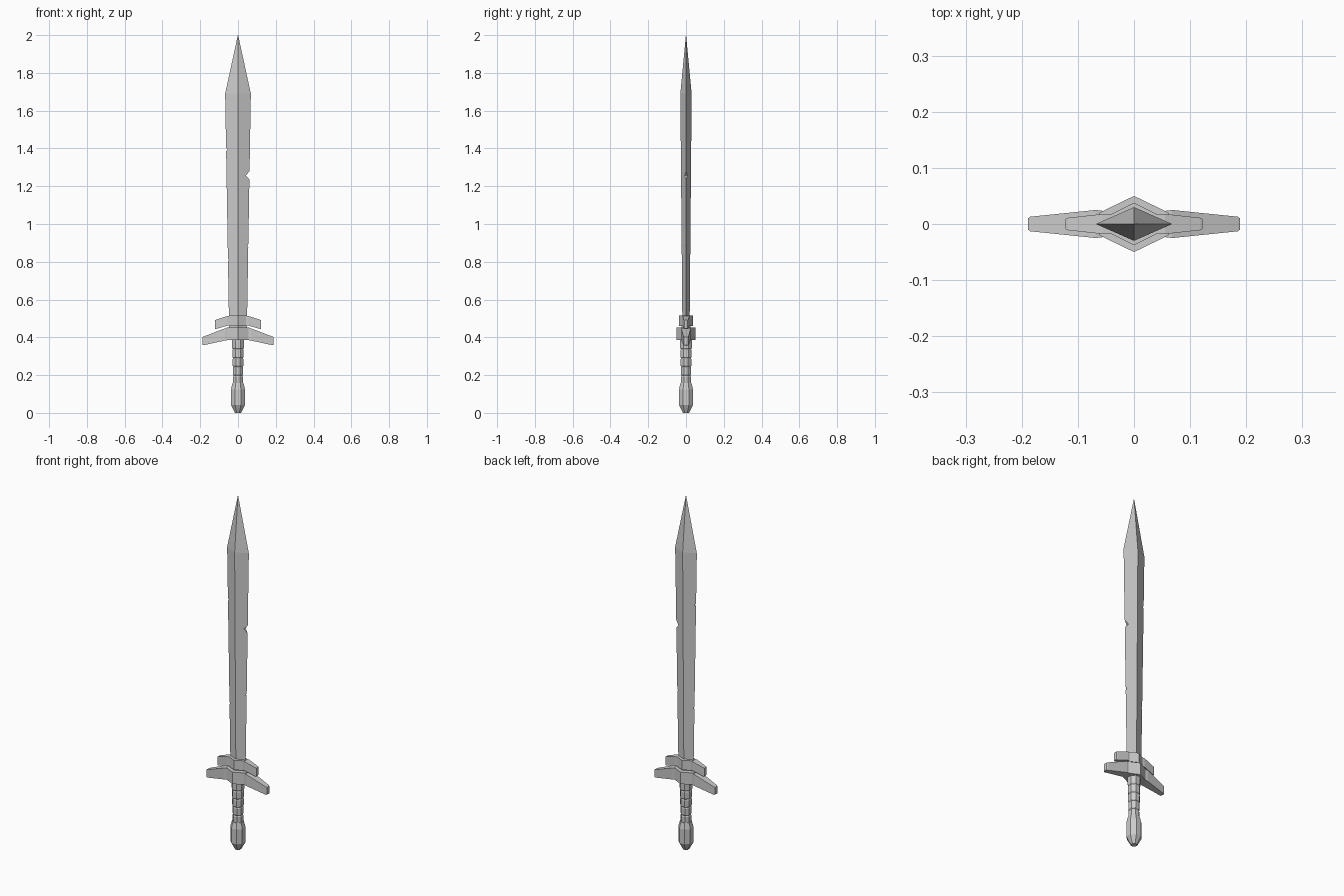
import bpy, bmesh
from math import pi, cos, sin

if "Cube" in bpy.data.objects:
    bpy.data.objects.remove(bpy.data.objects["Cube"])


def loft(name, rings):
    """Skin a list of equal-sized closed rings and cap both ends."""
    bm = bmesh.new()
    loops = [[bm.verts.new(p) for p in ring] for ring in rings]
    n = len(loops[0])
    for a, b in zip(loops, loops[1:]):
        for i in range(n):
            j = (i + 1) % n
            bm.faces.new((a[i], a[j], b[j], b[i]))
    bm.faces.new(loops[0])
    bm.faces.new(loops[-1])
    bmesh.ops.remove_doubles(bm, verts=bm.verts, dist=1e-5)
    bmesh.ops.recalc_face_normals(bm, faces=bm.faces)
    mesh = bpy.data.meshes.new(name)
    bm.to_mesh(mesh)
    bm.free()
    ob = bpy.data.objects.new(name, mesh)
    bpy.context.collection.objects.link(ob)
    return ob


def diamond(z, w, t):
    return [(w, 0, z), (0, t, z), (-w, 0, z), (0, -t, z)]


def octagon(z, width):
    r = width / cos(pi / 8)
    return [(r * cos(pi / 8 + i * pi / 4), r * sin(pi / 8 + i * pi / 4), z) for i in range(8)]


# Blade: diamond section that widens upward, then tapers to the point
blade = loft("blade", [diamond(0.44, 0.047, 0.019), diamond(1.69, 0.068, 0.030),
                       diamond(2.0, 0.0008, 0.0005)])

# Battle nicks cut from the edges: height, inner x, outer x, half height
for i, (z, xi, xo, h) in enumerate([(1.257, 0.042, 0.08, 0.045), (1.395, -0.055, -0.08, 0.03),
                                    (0.885, 0.049, 0.08, 0.06), (0.81, -0.048, -0.08, 0.05)]):
    tri = [(xi, z), (xo, z - h), (xo, z + h)]
    cutter = loft(f"nick_cutter_{i}", [[(x, y, zz) for x, zz in tri] for y in (-0.05, 0.05)])
    cutter.hide_render = True
    cutter.hide_set(True)
    mod = blade.modifiers.new("nick", 'BOOLEAN')
    mod.operation = 'DIFFERENCE'
    mod.solver = 'EXACT'
    mod.object = cutter


def guard(name, z0, z1, hub_w, hub_y, hub_end, arm):
    """Faceted hub plus two drooping arms; arm rows are (x, half depth, z low, z high)."""
    plan = [(hub_w, hub_end), (0, hub_y), (-hub_w, hub_end),
            (-hub_w, -hub_end), (0, -hub_y), (hub_w, -hub_end)]
    loft(name + "_hub", [[(x, y, z) for x, y in plan] for z in (z0, z1)])
    for side, s in (("left", -1), ("right", 1)):
        loft(f"{name}_arm_{side}",
             [[(s * x, -d, lo), (s * x, d, lo), (s * x, d, hi), (s * x, -d, hi)]
              for x, d, lo, hi in arm])


# Main crossguard and smaller upper guard
guard("lower_guard", 0.385, 0.452, 0.062, 0.05, 0.02,
      [(0.045, 0.022, 0.387, 0.445), (0.068, 0.025, 0.383, 0.448),
       (0.185, 0.013, 0.358, 0.403), (0.189, 0.010, 0.360, 0.401)])
guard("upper_guard", 0.460, 0.515, 0.048, 0.038, 0.014,
      [(0.035, 0.016, 0.461, 0.512), (0.055, 0.018, 0.462, 0.513),
       (0.118, 0.011, 0.444, 0.493), (0.122, 0.009, 0.446, 0.491)])

# Core joining the two guards
loft("guard_core", [diamond(0.43, 0.04, 0.025), diamond(0.48, 0.04, 0.025)])

# Grip: stacked octagonal wraps separated by shallow grooves
rings = []
for i in range(5):
    z = 0.150 + i * 0.047
    w = 0.026 + 0.0012 * i
    rings += [octagon(z, w - 0.004), octagon(z + 0.006, w), octagon(z + 0.041, w)]
rings.append(octagon(0.395, 0.03))
loft("grip", rings)

# Pommel: elongated octagonal bulb
loft("pommel", [octagon(0, 0.016), octagon(0.008, 0.020), octagon(0.042, 0.037),
                octagon(0.125, 0.037), octagon(0.158, 0.029)])
